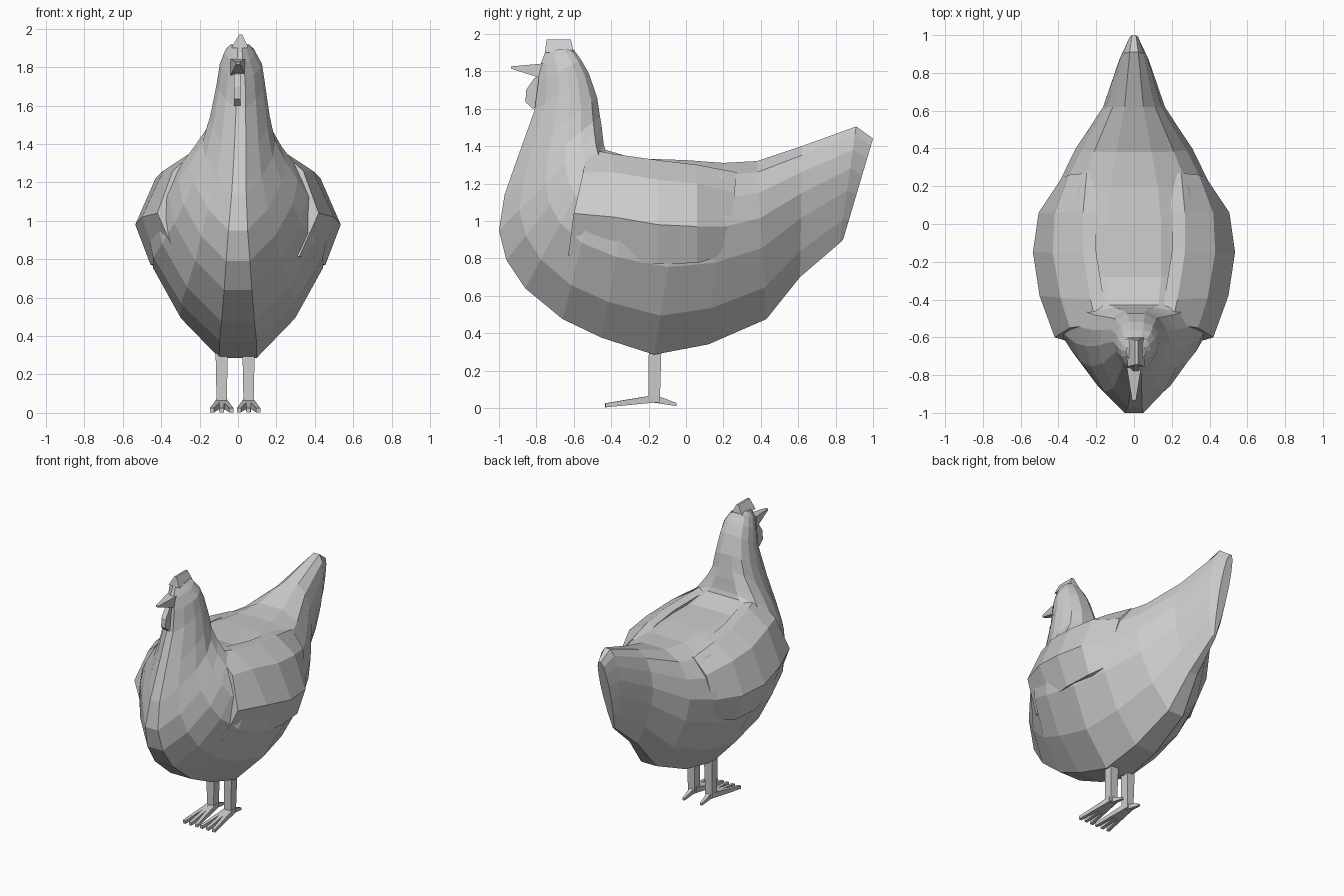
import bpy, bmesh
from mathutils import Vector


def loft(name, rings, mirror=False):
    """Skin a list of equal-length point rings and cap both ends."""
    bm = bmesh.new()
    vs = [[bm.verts.new(p) for p in r] for r in rings]
    n = len(rings[0])
    for a, b in zip(vs, vs[1:]):
        for i in range(n):
            j = (i + 1) % n
            bm.faces.new((a[i], a[j], b[j], b[i]))
    bm.faces.new(vs[0])
    bm.faces.new(vs[-1])
    bmesh.ops.recalc_face_normals(bm, faces=bm.faces)
    me = bpy.data.meshes.new(name)
    bm.to_mesh(me)
    bm.free()
    ob = bpy.data.objects.new(name, me)
    bpy.context.collection.objects.link(ob)
    if mirror:
        ob.modifiers.new("mirror", "MIRROR").use_bisect_axis[0] = False
    return ob


def bar(name, a, b, wa, ha, wb, hb, up=(0, 0, 1)):
    """Tapered four-sided bar from a to b with half sizes (w, h) at each end."""
    a, b, up = Vector(a), Vector(b), Vector(up)
    side = (b - a).cross(up).normalized()
    ring = lambda c, w, h: [c + side * (w * s) + up * (h * t)
                            for s, t in ((-1, -1), (1, -1), (1, 1), (-1, 1))]
    return loft(name, [ring(a, wa, ha), ring(b, wb, hb)])


# Body, neck and head: tilted sections from tail to crown
# (underside y, z, back y, z, half width, x shift)
sections = [
    (0.84, 0.90, 1.00, 1.44, 0.035, 0),
    (0.82, 0.88, 0.91, 1.505, 0.075, 0),
    (0.61, 0.70, 0.62, 1.40, 0.165, 0),
    (0.43, 0.475, 0.38, 1.32, 0.31, 0),
    (0.12, 0.34, 0.20, 1.31, 0.42, 0),
    (-0.17, 0.285, 0.00, 1.325, 0.48, 0),
    (-0.45, 0.375, -0.28, 1.335, 0.48, 0),
    (-0.66, 0.475, -0.43, 1.38, 0.43, 0),
    (-0.86, 0.64, -0.44, 1.41, 0.36, 0),
    (-0.96, 0.79, -0.445, 1.45, 0.31, 0),
    (-1.00, 0.95, -0.45, 1.50, 0.25, 0),
    (-0.97, 1.14, -0.46, 1.56, 0.19, 0.005),
    (-0.90, 1.34, -0.475, 1.66, 0.155, 0.01),
    (-0.81, 1.59, -0.52, 1.79, 0.125, 0.015),
    (-0.79, 1.74, -0.56, 1.86, 0.11, 0.015),
    (-0.785, 1.82, -0.60, 1.915, 0.08, 0.01),
    (-0.75, 1.91, -0.63, 1.92, 0.05, 0.01),
]
profile = [(0, .2), (.2, .62), (.45, .92), (.64, 1), (.8, .9), (.93, .68), (1, .3)]
rings = []
for yb, zb, yt, zt, w, dx in sections:
    half = [(x * w, yb + (yt - yb) * t, zb + (zt - zb) * t) for t, x in profile]
    rings.append([(dx + x, y, z) for x, y, z in half]
                 + [(dx - x, y, z) for x, y, z in reversed(half)])
loft("body", rings)

# Wings: folded shells standing slightly proud of the flanks
columns = [
    [(.20, -.53, 1.385), (.34, -.55, 1.26), (.42, -.60, 1.04), (.32, -.63, .815)],
    [(.23, -.40, 1.36), (.39, -.39, 1.26), (.50, -.38, 1.02), (.42, -.36, .785)],
    [(.27, -.15, 1.325), (.43, -.15, 1.22), (.535, -.15, .98), (.455, -.15, .77)],
    [(.27, .06, 1.30), (.42, .06, 1.20), (.505, .06, .97), (.44, .06, .775)],
    [(.25, .27, 1.26), (.345, .26, 1.15), (.385, .24, .97), (.36, .22, .82)],
]
wing_rings = []
for col in columns:
    inner = [(x - .07, y, z) for x, y, z in (col[3], col[0])]
    wing_rings.append(col + inner)
loft("wings", wing_rings, mirror=True)

# Beak
bar("beak", (.0, -.76, 1.80), (.0, -.935, 1.82), .038, .042, .01, .006)

# Comb: wedge along the crown
loft("comb", [
    [(-.035, -.755, 1.90), (.055, -.755, 1.90), (.022, -.745, 1.97), (.006, -.745, 1.97)],
    [(-.035, -.60, 1.90), (.055, -.60, 1.90), (.022, -.615, 1.97), (.006, -.615, 1.97)],
])

# Wattle: thin plate under the beak
outline = [(-.76, 1.78), (-.81, 1.765), (-.855, 1.70), (-.858, 1.635), (-.82, 1.60), (-.76, 1.62)]
loft("wattle", [[(x, y, z) for y, z in outline] for x in (-.022, .014)])

# Legs and feet
for label, x in (("left", -.085), ("right", .055)):
    bar(label + "_leg", (x, -.165, .33), (x, -.17, .03), .032, .034, .026, .03, up=(0, 1, 0))
    for i, spread in enumerate((-.05, 0, .05)):
        bar(f"{label}_front_toe_{i + 1}", (x + spread * .25, -.16, .05),
            (x + spread, -.432, .014), .016, .02, .011, .011)
    bar(label + "_back_toe", (x, -.17, .05), (x, -.05, .018), .018, .022, .008, .008)
